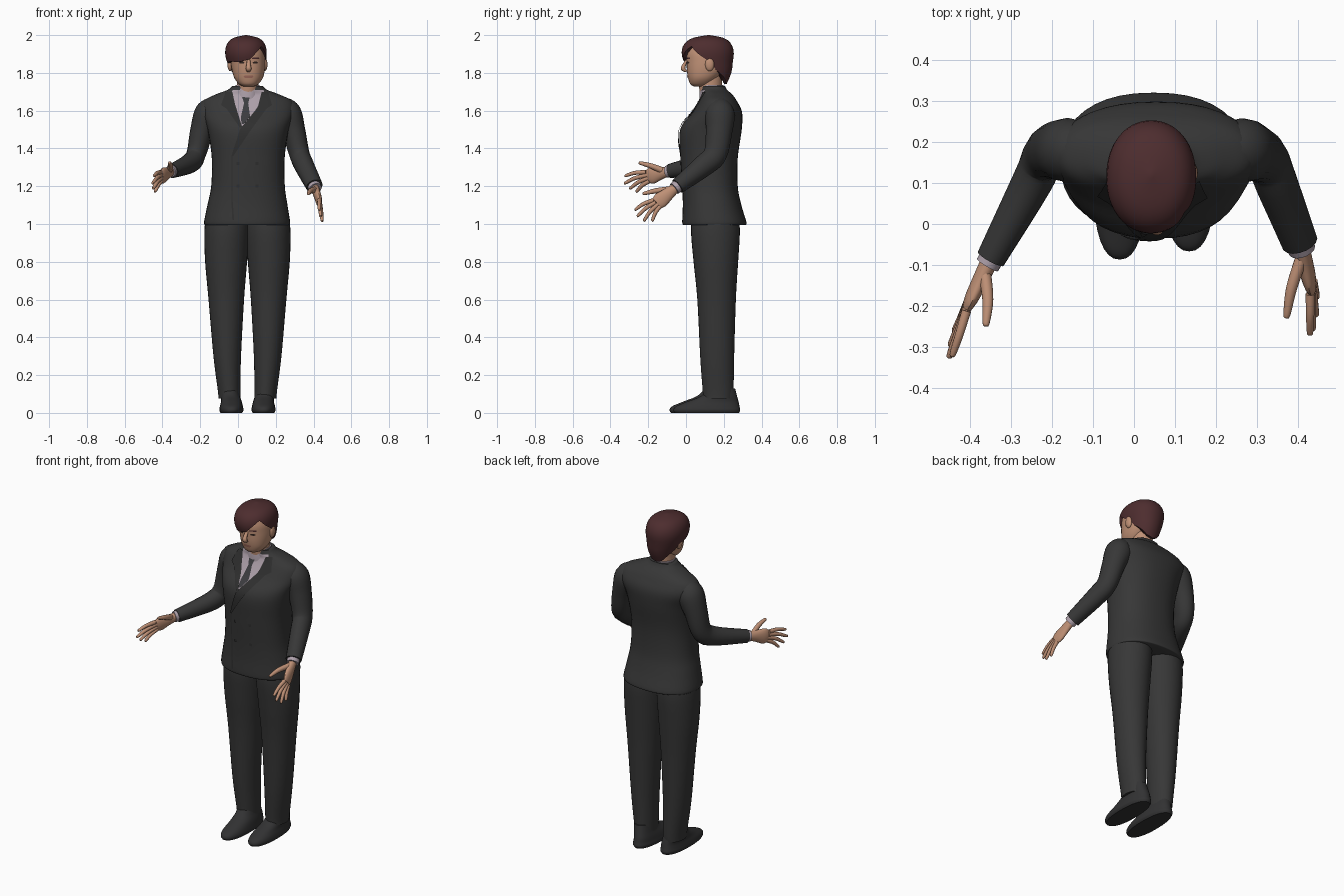
import bpy
import math
from mathutils import Vector

cube = bpy.data.objects.get("Cube")
if cube:
    bpy.data.objects.remove(cube, do_unlink=True)


def material(name, r, g, b):
    m = bpy.data.materials.new(name)
    m.use_nodes = True
    m.diffuse_color = (r, g, b, 1)
    m.node_tree.nodes["Principled BSDF"].inputs["Base Color"].default_value = (r, g, b, 1)
    return m


SUIT = material("charcoal suit", .038, .038, .038)
LAPEL = material("dark lapel", .028, .028, .028)
SHOE = material("black shoe", .032, .032, .033)
SKIN = material("skin", .52, .28, .18)
LIPS = material("lips", .36, .15, .11)
HAIR = material("auburn hair", .075, .026, .028)
SHIRT = material("lilac shirt", .42, .35, .40)
TIE = material("grey tie", .045, .045, .05)
EYES = material("dark eyes", .03, .018, .014)


def build(name, verts, faces, mat, angle=50):
    me = bpy.data.meshes.new(name)
    me.from_pydata(verts, [], faces)
    me.materials.append(mat)
    ob = bpy.data.objects.new(name, me)
    bpy.context.collection.objects.link(ob)
    bpy.ops.object.select_all(action='DESELECT')
    ob.select_set(True)
    bpy.context.view_layer.objects.active = ob
    bpy.ops.object.shade_smooth_by_angle(angle=math.radians(angle))
    return ob


def smooth(rows, steps=5):
    """Catmull-Rom through rows of numbers."""
    out = []
    for i in range(len(rows) - 1):
        a, b, c, d = (rows[max(0, min(len(rows) - 1, i + k))] for k in (-1, 0, 1, 2))
        for s in range(steps):
            t = s / steps
            out.append([q + t * (r - p) / 2 + t * t * (2 * p - 5 * q + 4 * r - w) / 2
                        + t ** 3 * (3 * q - p - 3 * r + w) / 2
                        for p, q, r, w in zip(a, b, c, d)])
    return out + [list(rows[-1])]


def at(rows, key):
    """Linear lookup in rows sorted by their first number."""
    for a, b in zip(rows, rows[1:]):
        if key <= b[0]:
            t = max(0, (key - a[0]) / (b[0] - a[0]))
            return [p + t * (q - p) for p, q in zip(a, b)]
    return rows[-1]


def skin_rings(name, rings, mat):
    n = len(rings[0])
    verts = [v for ring in rings for v in ring]
    faces = [(r * n + i, r * n + (i + 1) % n, (r + 1) * n + (i + 1) % n, (r + 1) * n + i)
             for r in range(len(rings) - 1) for i in range(n)]
    faces += [tuple(reversed(range(n))), tuple(range(len(verts) - n, len(verts)))]
    return build(name, verts, faces, mat)


def oval(z, cx, cy, rx, ry, angle, power=2):
    c, s = math.cos(angle), math.sin(angle)
    return (cx + rx * math.copysign(abs(c) ** (2 / power), c),
            cy + ry * math.copysign(abs(s) ** (2 / power), s), z)


def loft(name, rows, mat, power=2, n=32):
    """Stack of ovals, each row being z, centre x, centre y, radius x, radius y."""
    return skin_rings(name, [[oval(*r, math.tau * i / n, power) for i in range(n)]
                             for r in rows], mat)


def tube(name, rows, mat, n=16):
    """Limb along a path, each row being x, y, z, radius across, radius sideways."""
    rows = smooth(rows)
    pts = [Vector(r[:3]) for r in rows]
    rings = []
    for i, r in enumerate(rows):
        d = (pts[min(i + 1, len(pts) - 1)] - pts[max(i - 1, 0)]).normalized()
        u = d.cross(Vector((1, 0, 0))).normalized()
        v = d.cross(u)
        rings.append([pts[i] + u * r[3] * math.cos(a) + v * r[4] * math.sin(a)
                      for a in (math.tau * k / n for k in range(n))])
    return skin_rings(name, rings, mat)


def patch(name, rows, body, mat, lift, power=2, cols=8):
    """Thin plate lying on the front of a loft; rows are z, left x, right x, from the top."""
    fine, verts = [], []
    for a, b in zip(rows, rows[1:]):
        fine += [[p + (q - p) * s / 6 for p, q in zip(a, b)] for s in range(6)]
    for z, x0, x1 in fine + [rows[-1]]:
        _, cx, cy, rx, ry = at(body, z)
        for c in range(cols + 1):
            x = x0 + (x1 - x0) * c / cols
            k = min(1, abs((x - cx) / rx))
            verts.append((x, cy - ry * (1 - k ** power) ** (1 / power) - lift, z))
    w = cols + 1
    faces = [(r * w + c, (r + 1) * w + c, (r + 1) * w + c + 1, r * w + c + 1)
             for r in range(len(fine)) for c in range(cols)]
    return build(name, verts, faces, mat)


def ball(name, centre, size, mat):
    rows = []
    for k in range(11):
        a = math.pi * (k / 10 - .5)
        r = max(math.cos(a), .01)
        rows.append((centre[2] + size[2] * math.sin(a), *centre[:2], size[0] * r, size[1] * r))
    return loft(name, rows, mat, n=16)


# Jacket body
torso = smooth([(.995, .048, .15, .222, .165), (1.01, .048, .15, .228, .17),
                (1.1, .05, .138, .212, .155), (1.2, .053, .127, .195, .147),
                (1.35, .054, .122, .193, .152), (1.5, .054, .132, .215, .163),
                (1.59, .054, .165, .245, .132), (1.65, .052, .17, .235, .1),
                (1.685, .05, .165, .17, .08), (1.71, .05, .15, .105, .068),
                (1.73, .05, .145, .082, .062)])
loft("jacket", torso, SUIT, 2.3, 40)
patch("shirt_front", [(1.71, -.03, .135), (1.68, -.032, .145), (1.6, -.005, .09),
                      (1.52, .02, .025)], torso, SHIRT, .004, 2.3)
patch("tie", [(1.672, .022, .062), (1.64, .032, .054), (1.57, .016, .064),
              (1.53, .018, .032)], torso, TIE, .009, 2.3)
patch("left_lapel", [(1.7, .125, .16), (1.63, .108, .18), (1.61, .1, .15), (1.5, .01, .07),
                     (1.36, -.035, -.025)], torso, LAPEL, .007, 2.3)
patch("right_lapel", [(1.7, -.065, -.03), (1.63, -.09, -.015), (1.61, -.06, -.008),
                      (1.51, .01, .022)], torso, LAPEL, .007, 2.3)
patch("front_overlap", [(1.36, -.035, -.028), (1.12, -.035, -.028), (1.02, -.03, -.02)],
      torso, LAPEL, .004, 2.3)
for z in (1.32, 1.2):
    for x in (0, .1):
        patch("button", [(z + .008, x - .008, x + .008), (z - .008, x - .008, x + .008)],
              torso, LAPEL, .005, 2.3, 2)

# Trousers and shoes
for side, label, toe in ((1, "left", .025), (-1, "right", 0)):
    leg = [(.075, .095, .17, .058, .08), (.12, .097, .17, .06, .082), (.3, .107, .165, .073, .09),
           (.6, .112, .162, .094, .102), (.8, .113, .158, .111, .118),
           (.95, .11, .156, .118, .129), (1.03, .108, .156, .114, .125)]
    loft(label + "_trouser_leg", smooth([(z, .05 + side * x, y, rx, ry)
                                         for z, x, y, rx, ry in leg]), SUIT)
    shoe = [(0, .085, .09, .057, .17), (.015, .085, .09, .064, .177), (.035, .085, .095, .061, .168),
            (.06, .085, .122, .055, .136), (.09, .09, .155, .05, .095), (.13, .095, .17, .045, .07)]
    loft(label + "_shoe", smooth([(z, .05 + side * x, y + toe * .8, rx, ry)
                                  for z, x, y, rx, ry in shoe]), SHOE, 2.3)

# Sleeves and shirt cuffs
tube("right_sleeve", [(-.12, .18, 1.635, .05, .05), (-.155, .18, 1.585, .078, .075),
                      (-.192, .18, 1.49, .07, .062), (-.22, .165, 1.375, .062, .052),
                      (-.25, .1, 1.325, .055, .05), (-.35, -.085, 1.28, .038, .036)], SUIT)
tube("left_sleeve", [(.22, .18, 1.635, .05, .05), (.26, .18, 1.585, .078, .075),
                     (.295, .175, 1.49, .07, .062), (.325, .155, 1.37, .062, .054),
                     (.35, .095, 1.31, .058, .052), (.405, -.045, 1.2, .042, .045)], SUIT)
tube("right_cuff", [(-.34, -.07, 1.283, .032, .03), (-.358, -.1, 1.278, .032, .03)], SHIRT)
tube("left_cuff", [(.4, -.035, 1.208, .034, .036), (.41, -.062, 1.187, .034, .034)], SHIRT)


# Hands: a flat palm, four fingers spread from the knuckles, and a thumb
def hand(label, wrist, knuckles, thumb, tips):
    w = Vector(wrist)
    first, last = Vector(knuckles[0]), Vector(knuckles[1])
    mid = (first + last) / 2
    span = (first - last).length / 2 + .012
    tube(label + "_palm", [(*w, .024, .022), (*w.lerp(mid, .4), .032, .02),
                           (*w.lerp(mid, .8), span, .017), (*mid, span * .8, .012)], SKIN)
    for i, tip in enumerate(tips):
        root = first.lerp(last, i / 3)
        base, end = root.lerp(mid, .2), Vector(tip)
        bend = base.lerp(end, .5) + Vector((0, -.003, .006))
        tube(label + "_finger", [(*base, .012, .012), (*bend, .0105, .0105),
                                 (*base.lerp(end, .93), .008, .008), (*end, .003, .003)], SKIN, 10)
    end = Vector(thumb)
    tube(label + "_thumb", [(*w.lerp(first, .25), .018, .016), (*w.lerp(end, .6), .014, .014),
                            (*w.lerp(end, .95), .009, .009), (*end, .003, .003)], SKIN, 10)


hand("right", (-.35, -.085, 1.28), ((-.41, -.215, 1.28), (-.405, -.19, 1.222)), (-.362, -.25, 1.325),
     ((-.445, -.325, 1.255), (-.453, -.328, 1.215), (-.45, -.3, 1.187), (-.44, -.265, 1.17)))
hand("left", (.405, -.045, 1.2), ((.43, -.175, 1.13), (.437, -.135, 1.088)), (.372, -.23, 1.16),
     ((.43, -.272, 1.075), (.437, -.26, 1.04), (.445, -.225, 1.015), (.447, -.18, 1.015)))

# Neck, shirt collar and head
loft("neck", smooth([(1.62, .05, .14, .058, .058), (1.72, .052, .13, .057, .06),
                     (1.8, .052, .13, .06, .065)]), SKIN)
loft("shirt_collar", [(1.66, .05, .138, .075, .068), (1.7, .05, .138, .072, .066),
                      (1.735, .051, .138, .063, .06)], SHIRT)
head = smooth([(1.727, .056, .075, .025, .03), (1.74, .056, .078, .05, .055),
               (1.77, .056, .09, .074, .078), (1.81, .055, .105, .086, .1),
               (1.86, .052, .115, .092, .112), (1.91, .047, .118, .092, .115),
               (1.96, .043, .118, .07, .09), (1.98, .042, .118, .02, .03)])
loft("head", head, SKIN, 2.2)
tube("nose", [(.056, .008, 1.87, .006, .009), (.056, -.008, 1.845, .009, .011),
              (.056, -.015, 1.822, .012, .015), (.056, .004, 1.808, .005, .009)], SKIN, 12)
patch("lips", [(1.786, .034, .078), (1.779, .03, .082), (1.772, .04, .072)],
      head, LIPS, .003, 2.2)
for side, label in ((1, "left"), (-1, "right")):
    x = .056 + side * .036
    patch(label + "_eye", [(1.859, x - .008, x + .008), (1.854, x - .015, x + .015),
                           (1.849, x - .009, x + .009)], head, EYES, .003, 2.2)
    patch(label + "_eyebrow", [(1.881, x - .016, x + .018), (1.874, x - .019, x + .021)],
          head, HAIR, .004, 2.2)
    ball(label + "_ear", (.05 + side * .092, .125, 1.845), (.014, .024, .036), SKIN)

# Hair: a cap whose lower edge follows a swept hairline around the head
cap = smooth([(1.73, .05, .15, .06, .06), (1.8, .05, .13, .085, .11), (1.86, .044, .118, .103, .13),
              (1.91, .042, .115, .11, .138), (1.955, .042, .115, .099, .123),
              (1.985, .042, .118, .067, .082), (2, .042, .12, .004, .005)])
hairline = [(-180, 1.85), (-150, 1.86), (-110, 1.858), (-80, 1.872), (-60, 1.91), (-40, 1.942),
            (-20, 1.9), (0, 1.865), (18, 1.81), (60, 1.75), (90, 1.74), (120, 1.75),
            (162, 1.81), (180, 1.85)]
rings = [[] for _ in range(16)]
for i in range(64):
    deg = -180 + 360 * i / 64
    low = at(hairline, deg)[1]
    for k, ring in enumerate(rings):
        t = math.sin(math.pi / 2 * max(0, k - 1) / 14)
        z, cx, cy, rx, ry = at(cap, low + (2 - low) * t)
        tuck = .8 if k == 0 else 1
        ring.append(oval(z, cx, cy, rx * tuck, ry * tuck, math.radians(deg), 2.1))
skin_rings("hair", rings, HAIR)
